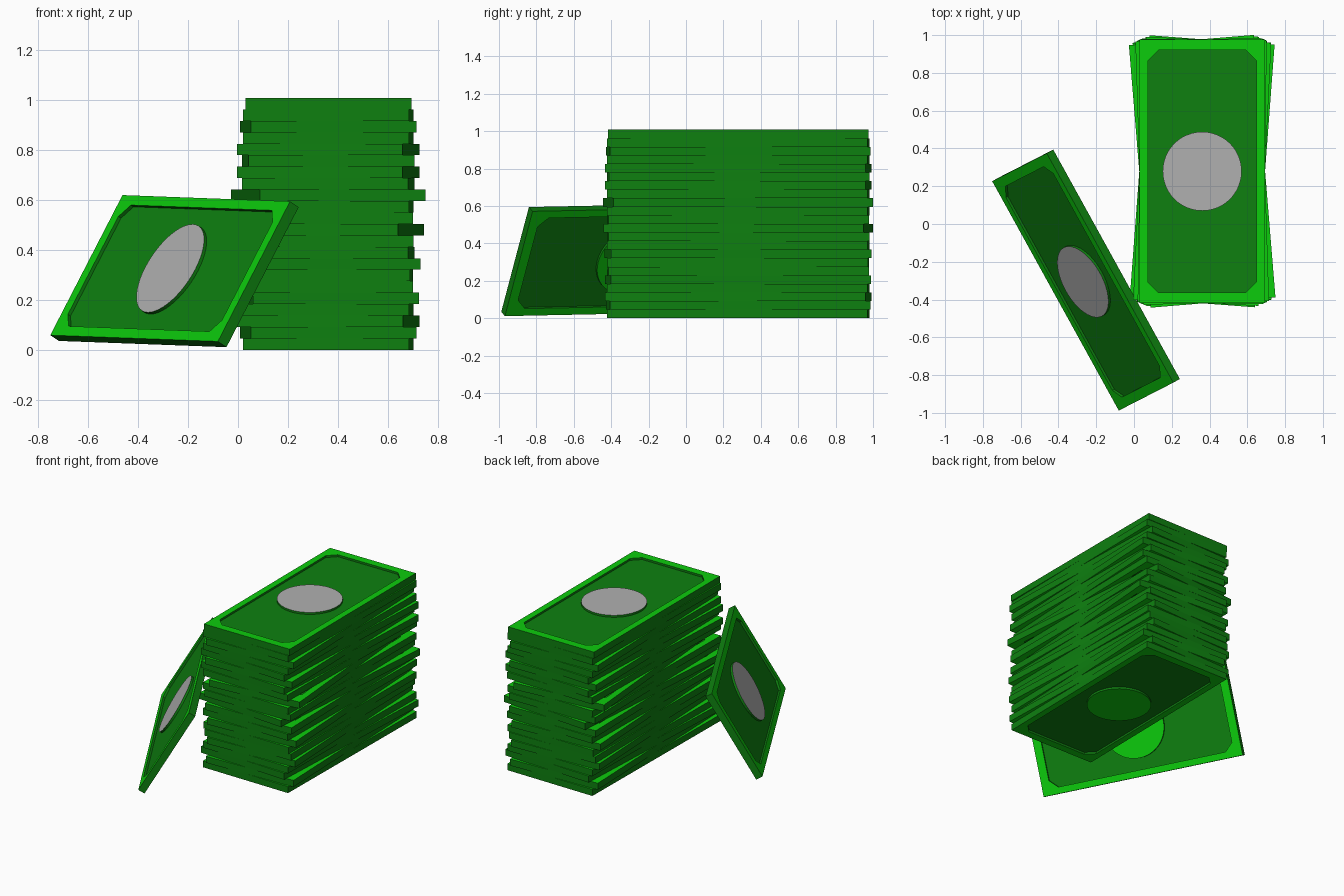
import bpy, bmesh, math
from mathutils import Matrix, Vector

if "Cube" in bpy.data.objects:
    bpy.data.objects.remove(bpy.data.objects["Cube"])

HW, HL, HT = 0.332, 0.697, 0.0229      # half width, length, thickness of a bill
PW, PL, CH = 0.287, 0.641, 0.055       # recessed panel half size and corner cut
DEPTH, RAD, SEG = 0.014, 0.209, 48     # recess depth, central disc


def mat(name, rgb):
    m = bpy.data.materials.new(name)
    m.diffuse_color = (*rgb, 1)
    m.use_nodes = True
    m.node_tree.nodes["Principled BSDF"].inputs["Base Color"].default_value = m.diffuse_color
    return m


MATS = [mat("dark green", (0.0044, 0.216, 0.005)),
        mat("bright green", (0.0037, 0.604, 0.0037)),
        mat("grey", (0.434, 0.434, 0.434))]


def bill_mesh():
    bm = bmesh.new()

    def ring(pts, z):
        return [bm.verts.new((x, y, z)) for x, y in pts]

    def face(vs, m):
        bm.faces.new(vs).material_index = m

    def wall(a, b):
        for i in range(len(a)):
            j = (i + 1) % len(a)
            face([a[i], a[j], b[j], b[i]], 0)

    rect = [(HW, HL), (-HW, HL), (-HW, -HL), (HW, -HL)]
    # cut-corner panel, two points per corner, counter-clockwise
    octo = [(PW, PL - CH), (PW - CH, PL), (CH - PW, PL), (-PW, PL - CH),
            (-PW, CH - PL), (CH - PW, -PL), (PW - CH, -PL), (PW, CH - PL)]
    circ = [(RAD * math.cos(a), RAD * math.sin(a))
            for a in (2 * math.pi * i / SEG for i in range(SEG))]
    rims = []
    for s in (1, -1):
        # raised bright border
        outer, inner = ring(rect, s * HT), ring(octo, s * HT)
        for i in range(4):
            j = (i + 1) % 4
            face([outer[i], inner[2 * i], inner[2 * i + 1]], 1)
            face([outer[i], inner[2 * i + 1], inner[2 * j], outer[j]], 1)
        # recessed dark panel
        floor = ring(octo, s * (HT - DEPTH))
        wall(inner, floor)
        face(floor, 0)
        # central disc, grey on the front and green on the back
        top, base = ring(circ, s * HT), ring(circ, s * (HT - DEPTH))
        wall(top, base)
        face(top, 2 if s > 0 else 1)
        rims.append(outer)
    wall(rims[1], rims[0])
    # orient every face outward by rule
    bm.normal_update()
    for f in bm.faces:
        c, n = f.calc_center_median(), f.normal
        if abs(n.z) > 0.5:
            flip = n.z * c.z < 0
        else:
            out = n.x * c.x + n.y * c.y
            recess_wall = abs(c.z) > 0.001 and c.xy.length > RAD * 1.02
            flip = (out > 0) if recess_wall else (out < 0)
        if flip:
            f.normal_flip()
    me = bpy.data.meshes.new("bill")
    bm.to_mesh(me)
    bm.free()
    for m in MATS:
        me.materials.append(m)
    return me


mesh = bill_mesh()


def add_bill(name, matrix):
    ob = bpy.data.objects.new(name, mesh)
    bpy.context.collection.objects.link(ob)
    ob.matrix_world = matrix


# stack of slightly twisted bills, top to bottom (degrees)
twist = [0, -0.8, 1.8, -0.8, -2.8, 1.0, -2.8, -1, 4.7, -0.8, 0.5, -4.3,
         0.8, -1, 3, -0.5, 0.6, 2.6, -0.8, -2.7, 1.8, -0.8]
for k, deg in enumerate(twist):
    z = (len(twist) - 1 - k) * 2 * HT + HT
    add_bill(f"stack_bill_{k + 1}",
             Matrix.Translation((0.361, 0.279, z)) @ Matrix.Rotation(math.radians(deg), 4, 'Z'))

# single bill leaning against the stack
long_axis = Vector((-0.483, 0.875, 0.018)).normalized()
short_axis = Vector((0.44, 0.24, 0.866))
short_axis = (short_axis - long_axis * short_axis.dot(long_axis)).normalized()
normal = short_axis.cross(long_axis)
rot = Matrix((short_axis, long_axis, normal)).transposed().to_4x4()
add_bill("leaning_bill", Matrix.Translation((-0.254, -0.297, 0.315)) @ rot
         @ Matrix.Diagonal((0.975, 0.995, 1, 1)))
